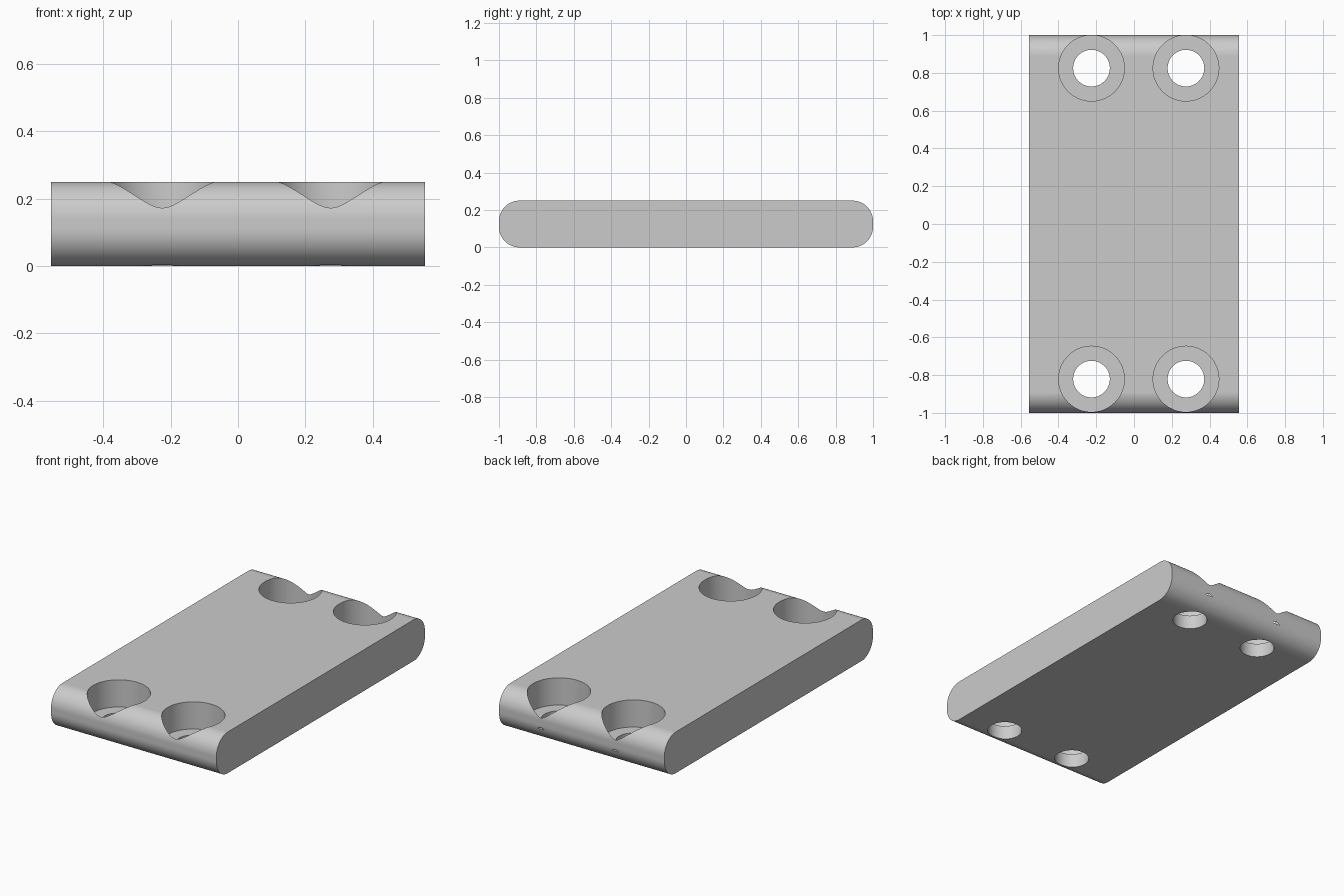
import bpy, bmesh, math

old = bpy.data.objects.get("Cube")
if old:
    bpy.data.objects.remove(old, do_unlink=True)

WIDTH, LENGTH, HEIGHT, ROUND = 1.11, 2.0, 0.25, 0.11
BORE_R, HOLE_R, BORE_FLOOR = 0.174, 0.097, 0.085

grey = bpy.data.materials.new("plain grey")
grey.use_nodes = True
grey.diffuse_color = (0.6, 0.6, 0.6, 1)
grey.node_tree.nodes["Principled BSDF"].inputs["Base Color"].default_value = (0.6, 0.6, 0.6, 1)


def activate(obj):
    bpy.ops.object.select_all(action="DESELECT")
    obj.select_set(True)
    bpy.context.view_layer.objects.active = obj


def cylinder_cutter(name, x, y, radius, bottom, top):
    bpy.ops.mesh.primitive_cylinder_add(
        vertices=96, radius=radius, depth=top - bottom,
        location=(x, y, (bottom + top) / 2))
    cutter = bpy.context.object
    cutter.name = name
    cutter.hide_render = True
    cutter.data.materials.append(grey)
    return cutter


# Plate: rounded profile swept across the width
arc_steps = 20
profile = []
corners = [(1, 1, 0), (-1, 1, 90), (-1, -1, 180), (1, -1, 270)]
for sy, sz, start in corners:
    cy = sy * (LENGTH / 2 - ROUND)
    cz = HEIGHT / 2 + sz * (HEIGHT / 2 - ROUND)
    for i in range(arc_steps + 1):
        a = math.radians(start + 90 * i / arc_steps)
        profile.append((cy + ROUND * math.cos(a), cz + ROUND * math.sin(a)))

bm = bmesh.new()
end = bm.faces.new([bm.verts.new((-WIDTH / 2, y, z)) for y, z in profile])
swept = bmesh.ops.extrude_face_region(bm, geom=[end], use_keep_orig=True)
moved = [v for v in swept["geom"] if isinstance(v, bmesh.types.BMVert)]
bmesh.ops.translate(bm, verts=moved, vec=(WIDTH, 0, 0))
bmesh.ops.recalc_face_normals(bm, faces=bm.faces)
mesh = bpy.data.meshes.new("mounting_plate")
bm.to_mesh(mesh)
bm.free()
mesh.materials.append(grey)
plate = bpy.data.objects.new("mounting_plate", mesh)
bpy.context.collection.objects.link(plate)

# Four counterbored screw holes
cutters = []
for x in (-0.225, 0.275):
    for y in (-0.821, 0.825):
        cutters.append(cylinder_cutter("counterbore_cutter", x, y, BORE_R, BORE_FLOOR, 0.4))
        cutters.append(cylinder_cutter("screw_hole_cutter", x, y, HOLE_R, -0.1, 0.3))

activate(plate)
for cutter in cutters:
    cut = plate.modifiers.new("cut", "BOOLEAN")
    cut.operation = "DIFFERENCE"
    cut.solver = "EXACT"
    cut.object = cutter
    bpy.ops.object.modifier_apply(modifier=cut.name)
for cutter in cutters:
    bpy.data.objects.remove(cutter, do_unlink=True)

# Smooth curves with crisp rims
activate(plate)
bpy.ops.object.shade_smooth_by_angle(angle=math.radians(30))
weighted = plate.modifiers.new("flat face normals", "WEIGHTED_NORMAL")
weighted.keep_sharp = True
